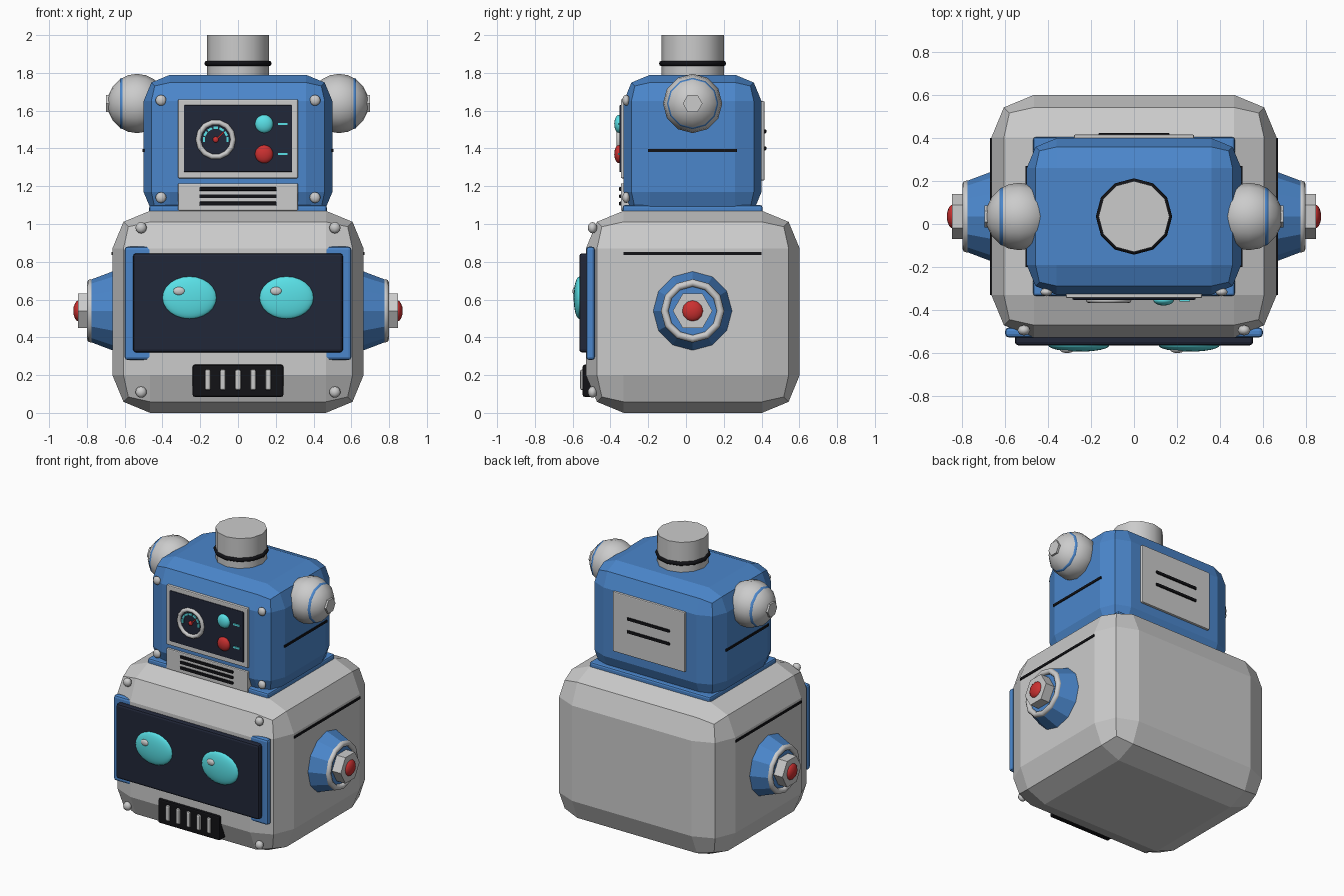
import bpy
from math import pi, sin, cos, radians

if "Cube" in bpy.data.objects:
    bpy.data.objects.remove(bpy.data.objects["Cube"])

CY = 0.035  # depth centre of the robot


def material(name, rgb):
    m = bpy.data.materials.new(name)
    m.diffuse_color = (*rgb, 1)
    m.use_nodes = True
    m.node_tree.nodes["Principled BSDF"].inputs["Base Color"].default_value = m.diffuse_color
    return m


BLUE = material("blue", (0.07, 0.24, 0.60))
NAVY = material("navy", (0.015, 0.02, 0.04))
BLACK = material("black", (0.006, 0.006, 0.008))
CYAN = material("cyan", (0.10, 0.75, 0.80))
RED = material("red", (0.60, 0.03, 0.03))
WHITE = material("white", (0.8, 0.8, 0.8))

FRONT = (pi / 2, 0, 0)  # local z points to -y


def side(s):
    return (0, s * pi / 2, 0)  # local z points outward along x


def finish(name, mat, smooth=None):
    o = bpy.context.object
    o.name = name
    if mat:
        o.data.materials.append(mat)
    if smooth:
        bpy.ops.object.shade_smooth_by_angle(angle=radians(smooth))
    return o


def box(name, x, y, z, mat=None, bevel=0.0, segs=2, rot=(0, 0, 0)):
    """Box from (min, max) ranges with an optional bevel."""
    loc = [(r[0] + r[1]) / 2 for r in (x, y, z)]
    bpy.ops.mesh.primitive_cube_add(size=1, location=loc, rotation=rot)
    o = finish(name, mat)
    size = [r[1] - r[0] for r in (x, y, z)]
    for v in o.data.vertices:
        v.co = [c * s for c, s in zip(v.co, size)]
    if bevel:
        m = o.modifiers.new("bevel", "BEVEL")
        m.width, m.segments, m.limit_method = bevel, segs, "NONE"
    return o


def ball(name, loc, radii, mat=None, rot=(0, 0, 0), segs=16, rings=10):
    bpy.ops.mesh.primitive_uv_sphere_add(segments=segs, ring_count=rings, radius=1,
                                         location=loc, rotation=rot)
    o = finish(name, mat, 60)
    o.scale = radii
    return o


def cone(name, loc, r1, r2, depth, mat=None, rot=(0, 0, 0), n=12, smooth=None):
    bpy.ops.mesh.primitive_cone_add(vertices=n, radius1=r1, radius2=r2, depth=depth,
                                    location=loc, rotation=rot)
    return finish(name, mat, smooth)


def ring(name, loc, major, minor, mat=None, rot=(0, 0, 0), n=12):
    bpy.ops.mesh.primitive_torus_add(major_radius=major, minor_radius=minor, major_segments=n,
                                     minor_segments=8, location=loc, rotation=rot)
    return finish(name, mat, 60)


# Main shells
box("head_shell", (-.665, .665), (-.53, .602), (0, 1.07), None, .2)
box("upper_housing", (-.5, .5), (-.33, .4), (1.03, 1.79), BLUE, .14)
box("housing_base", (-.47, .47), (-.335, .405), (1.03, 1.10), BLUE, .012)

# Face screen with frame
box("screen_frame", (-.6, .6), (-.528, -.483), (.28, .88), BLUE, .015)
box("face_screen", (-.555, .555), (-.565, -.50), (.32, .845), NAVY, .015)

# Mouth grille
box("mouth_plate", (-.24, .24), (-.547, -.48), (.085, .255), BLACK, .01)
for i in range(5):
    box("mouth_bar", (-.175 + .08 * i, -.145 + .08 * i), (-.56, -.53), (.12, .23), None, .01)

for s in (-1, 1):
    # Eyes and their highlights
    ball("eye", (s * .257, -.565, .61), (.143, .03, .112), CYAN, segs=24, rings=12)
    ball("eye_highlight", (s * .257 - .055, -.588, .645), (.031, .013, .022), WHITE)

    # Corner screws
    for z in (.98, .11):
        ball("head_screw", (s * .513, -.495, z), (.03, .025, .03), None, segs=8, rings=6)
    for z in (1.655, 1.14):
        ball("housing_screw", (s * .408, -.317, z), (.029, .02, .029), None, segs=8, rings=6)

    # Ear assembly
    rot = side(s)
    cone("ear_cone", (s * .71, CY, .54), .218, .165, .14, BLUE, rot)
    ring("ear_ring", (s * .78, CY, .54), .148, .02, None, rot)
    cone("ear_hub", (s * .81, CY, .54), .105, .105, .075, None, rot, 6)
    ball("ear_button", (s * .842, CY, .54), (.057, .057, .03), RED, rot, 12, 8)

    # Side seams
    x = sorted((s * .655, s * .671))
    box("head_seam", x, (-.33, .4), (.837, .853), BLACK)
    x = sorted((s * .49, s * .506))
    box("housing_seam", x, (-.2, .27), (1.382, 1.398), BLACK)

    # Shoulder balls
    ball("shoulder_ball", (s * .535, CY, 1.638), (.157, .157, .157), None, rot, 12, 10)
    ring("shoulder_ring", (s * .612, CY, 1.638), .118, .018, BLUE, rot)
    cone("shoulder_knob", (s * .675, CY, 1.638), .052, .052, .045, None, rot, 6)

# Neck
cone("neck", (0, CY, 1.875), .165, .165, .25, None, n=12, smooth=40)
ring("neck_ring", (0, CY, 1.85), .163, .015, BLACK)

# Instrument panel
box("panel_frame", (-.317, .317), (-.345, -.31), (1.242, 1.66), None, .006)
box("panel_face", (-.287, .287), (-.353, -.33), (1.275, 1.63), NAVY, .006)
gx, gz = -.118, 1.447
ring("gauge_rim", (gx, -.355, gz), .092, .014, None, FRONT, 14)
for i in range(7):
    a = radians(i * 30)
    box("gauge_tick", (gx + .062 * cos(a) - .006, gx + .062 * cos(a) + .006), (-.36, -.345),
        (gz + .062 * sin(a) - .013, gz + .062 * sin(a) + .013), CYAN, rot=(0, -a, 0))
box("gauge_needle", (gx - .012, gx + .052), (-.364, -.35), (gz + .013, gz + .021), RED,
    rot=(0, -pi / 4, 0))
ball("gauge_pivot", (gx, -.358, gz), (.016, .01, .016), RED, segs=10, rings=6)

# Panel buttons with markers
for z, mat in ((1.53, CYAN), (1.37, RED)):
    ball("panel_button", (.138, -.355, z), (.048, .025, .048), mat)
    box("button_marker", (.213, .262), (-.36, -.345), (z - .006, z + .006), CYAN)

# Front vent
box("vent_plate", (-.317, .317), (-.345, -.3), (1.07, 1.215), None, .006)
for z in (1.185, 1.147, 1.108):
    box("vent_slot", (-.205, .205), (-.354, -.335), (z - .01, z + .01), BLACK, .004)

# Rear hatch
box("rear_hatch", (-.28, .28), (.38, .416), (1.23, 1.65), None, .006)
for z in (1.49, 1.40):
    box("hatch_slot", (-.165, .165), (.405, .425), (z - .01, z + .01), BLACK, .004)
